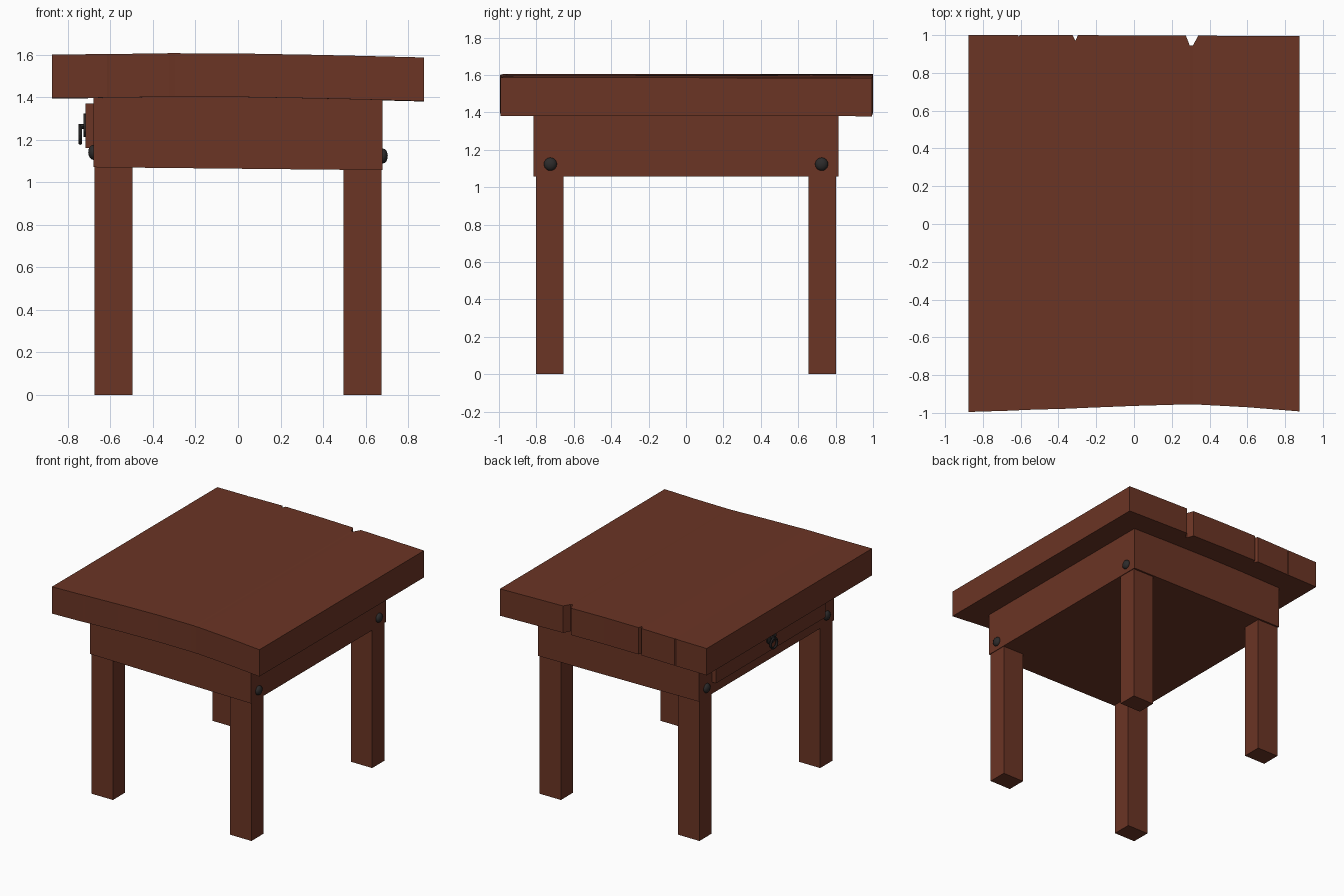
import bpy, bmesh, math

if "Cube" in bpy.data.objects:
    bpy.data.objects.remove(bpy.data.objects["Cube"])


def material(name, rgb):
    m = bpy.data.materials.new(name)
    m.diffuse_color = (*rgb, 1)
    m.use_nodes = True
    m.node_tree.nodes["Principled BSDF"].inputs["Base Color"].default_value = m.diffuse_color
    return m


WOOD = material("brown wood", (0.147, 0.035, 0.018))
METAL = material("dark metal", (0.026, 0.024, 0.024))


def finish(bm, name, mat):
    bmesh.ops.recalc_face_normals(bm, faces=bm.faces)
    me = bpy.data.meshes.new(name)
    bm.to_mesh(me)
    bm.free()
    ob = bpy.data.objects.new(name, me)
    me.materials.append(mat)
    bpy.context.collection.objects.link(ob)
    return ob


def box(name, x, y, z, mat, sag=0.0):
    """Box from ranges; sag lowers the whole right end."""
    bm = bmesh.new()
    bmesh.ops.create_cube(bm, size=1)
    for v in bm.verts:
        right = v.co.x > 0
        v.co = [r[1] if c > 0 else r[0] for c, r in zip(v.co, (x, y, z))]
        if right:
            v.co.z -= sag
    return finish(bm, name, mat)


def disc_x(name, loc, radius, depth, mat, sides=12):
    bpy.ops.mesh.primitive_cylinder_add(vertices=sides, radius=radius, depth=depth,
                                        location=loc, rotation=(0, math.pi / 2, 0))
    ob = bpy.context.object
    ob.name = name
    ob.data.materials.append(mat)
    return ob


# Worn tabletop: cross-sections along x (x, front y, back y, top z), notched back edge
stations = [(-0.875, -0.995, 1.0, 1.60), (-0.615, -0.987, 1.0, 1.602),
            (-0.61, -0.986, 0.993, 1.602), (-0.605, -0.985, 1.0, 1.602),
            (-0.325, -0.977, 1.0, 1.606), (-0.31, -0.976, 0.97, 1.606),
            (-0.297, -0.975, 1.0, 1.606), (0.0, -0.963, 0.998, 1.605),
            (0.275, -0.955, 0.997, 1.60), (0.295, -0.955, 0.945, 1.60),
            (0.312, -0.955, 0.945, 1.599), (0.34, -0.956, 0.997, 1.599),
            (0.60, -0.970, 0.996, 1.593), (0.875, -0.992, 0.995, 1.586)]
bm = bmesh.new()
rings = [[bm.verts.new(p) for p in ((x, f, t - 0.205), (x, b, t - 0.207),
                                    (x, b, t - 0.002), (x, f, t))]
         for x, f, b, t in stations]
for a, c in zip(rings, rings[1:]):
    for i in range(4):
        j = (i + 1) % 4
        bm.faces.new((a[i], a[j], c[j], c[i]))
bm.faces.new(rings[0])
bm.faces.new(rings[-1])
finish(bm, "tabletop", WOOD)

# Apron body with closed underside
box("apron", (-0.68, 0.68), (-0.815, 0.815), (1.07, 1.41), WOOD, sag=0.014)

# Legs
for sx, xn in ((-1, "left"), (1, "right")):
    for sy, yn in ((-1, "front"), (1, "back")):
        box(f"{yn}_{xn}_leg", sorted((sx * 0.495, sx * 0.675)),
            sorted((sy * 0.655, sy * 0.802)), (0, 1.09), WOOD)
        # Bolt heads on the side faces
        bpy.ops.mesh.primitive_uv_sphere_add(
            segments=10, ring_count=8, radius=0.035,
            location=(sx * 0.681, sy * 0.725, 1.14 if sx < 0 else 1.123))
        bolt = bpy.context.object
        bolt.name = f"{yn}_{xn}_bolt"
        bolt.scale.x = 0.7
        bolt.data.materials.append(METAL)
        bpy.ops.object.shade_smooth_by_angle(angle=math.radians(40))

# Drawer front on the left side
box("drawer_front", (-0.716, -0.67), (-0.66, 0.66), (1.16, 1.37), WOOD)

# Drawer pull: backplate, post and hanging ring
disc_x("pull_backplate", (-0.720, 0, 1.267), 0.056, 0.012, METAL)
disc_x("pull_post", (-0.732, 0, 1.262), 0.012, 0.034, METAL, 8)
bpy.ops.mesh.primitive_torus_add(major_segments=16, minor_segments=6,
                                 major_radius=0.038, minor_radius=0.009,
                                 location=(-0.742, 0, 1.222),
                                 rotation=(0, math.pi / 2, 0))
ring = bpy.context.object
ring.name = "pull_ring"
ring.data.materials.append(METAL)
